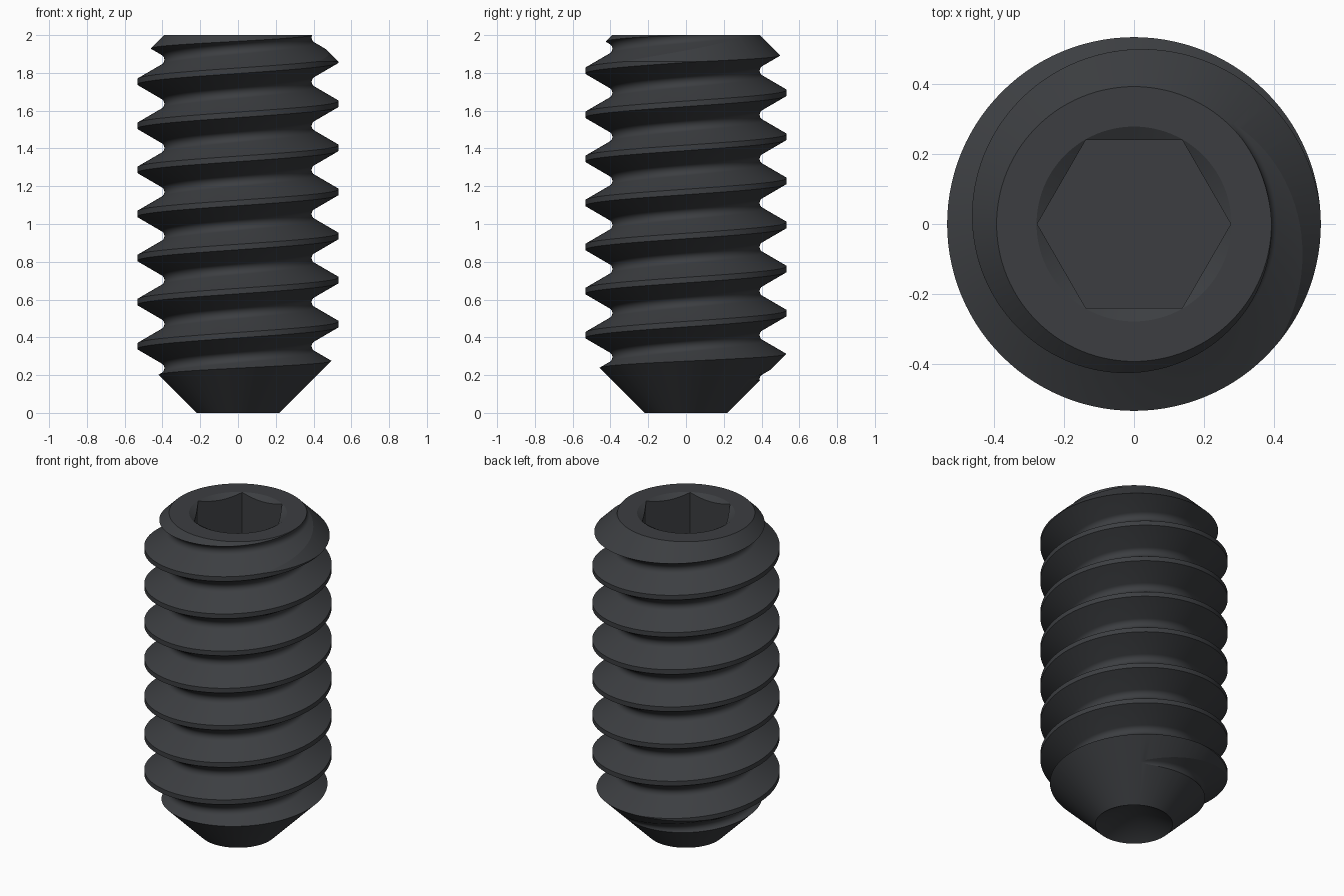
import bpy, bmesh
from math import sin, cos, pi, radians, tan

if "Cube" in bpy.data.objects:
    bpy.data.objects.remove(bpy.data.objects["Cube"])

PITCH, CREST, ROOT = 0.2333, 0.533, 0.39
PHASE = 0.47            # height of a crest on the +x side
N = 112                 # segments around


def finish(bm, name):
    bmesh.ops.remove_doubles(bm, verts=bm.verts, dist=1e-6)
    bmesh.ops.recalc_face_normals(bm, faces=bm.faces)
    mesh = bpy.data.meshes.new(name)
    bm.to_mesh(mesh)
    bm.free()
    ob = bpy.data.objects.new(name, mesh)
    bpy.context.collection.objects.link(ob)
    return ob


def lathe(name, profile, n):
    """Spin a (radius, z) profile that starts and ends on the axis."""
    bm = bmesh.new()
    rings = []
    for r, z in profile:
        if r == 0:
            rings.append([bm.verts.new((0, 0, z))] * n)
        else:
            rings.append([bm.verts.new((r * cos(2 * pi * i / n), r * sin(2 * pi * i / n), z))
                          for i in range(n)])
    for a, b in zip(rings, rings[1:]):
        for i in range(n):
            j = (i + 1) % n
            bm.faces.new(list(dict.fromkeys((a[i], a[j], b[j], b[i]))))
    return finish(bm, name)


def threaded_rod(name, turns):
    """Endless-looking helical rod, longer than the screw, capped by cones."""
    flat = PITCH / 16
    # rounded root between two 30 degree flanks
    rho = (PITCH / 2 - flat - (CREST - ROOT) * tan(pi / 6)) / (sin(pi / 3) - 0.5 * tan(pi / 6))
    section = [(CREST, -flat), (CREST, flat)]
    for deg in range(60, -61, -10):
        a = radians(deg)
        section.append((ROOT + rho * (1 - cos(a)), PITCH / 2 - rho * sin(a)))
    m = len(section)
    rows = turns * m + 1
    start = PHASE - 4 * PITCH
    bm = bmesh.new()
    grid = []
    for i in range(N):
        t = 2 * pi * i / N
        col = []
        for k in range(rows):
            r, dz = section[k % m]
            z = start + dz + PITCH * (k // m + i / N)
            col.append(bm.verts.new((r * cos(t), r * sin(t), z)))
        grid.append(col)
    for i in range(N):
        nxt, shift = (grid[i + 1], 0) if i < N - 1 else (grid[0], m)
        for k in range(rows - 1 - shift):
            bm.faces.new((grid[i][k], nxt[k + shift], nxt[k + 1 + shift], grid[i][k + 1]))
    low, high = bm.verts.new((0, 0, -0.7)), bm.verts.new((0, 0, 2.8))
    for e in [e for e in bm.edges if len(e.link_faces) == 1]:
        a, b = e.verts
        bm.faces.new((a, b, low if a.co.z < 1 else high))
    return finish(bm, name)


def boolean(target, tool, operation):
    mod = target.modifiers.new(operation, 'BOOLEAN')
    mod.operation, mod.solver, mod.object = operation, 'EXACT', tool
    bpy.context.view_layer.objects.active = target
    bpy.ops.object.modifier_apply(modifier=mod.name)
    bpy.data.objects.remove(tool)


# threaded body
screw = threaded_rod("set_screw", 12)

# chamfered ends with the hollow cup point
blank = lathe("blank", [(0, 0.127), (0.22, 0), (0.62, 0.4), (0.62, 1.772), (0.392, 2), (0, 2)], N)
boolean(screw, blank, 'INTERSECT')

# hexagonal key socket and its countersunk rim
boolean(screw, lathe("socket", [(0, 1.0), (0.276, 1.0), (0.276, 2.2), (0, 2.2)], 6), 'DIFFERENCE')
rim = 0.278
slope = tan(pi / 6)
boolean(screw, lathe("countersink", [(0, 2 - rim * slope), (rim + 0.05 / slope, 2.05), (0, 2.05)], N),
        'DIFFERENCE')

# black oxide finish
mat = bpy.data.materials.new("black_oxide")
mat.diffuse_color = (0.045, 0.048, 0.053, 1)
mat.use_nodes = True
mat.node_tree.nodes["Principled BSDF"].inputs["Base Color"].default_value = mat.diffuse_color
screw.data.materials.clear()
screw.data.materials.append(mat)
for p in screw.data.polygons:
    p.material_index = 0

bpy.ops.object.select_all(action='DESELECT')
screw.select_set(True)
bpy.context.view_layer.objects.active = screw
bpy.ops.object.shade_smooth_by_angle(angle=radians(13))
